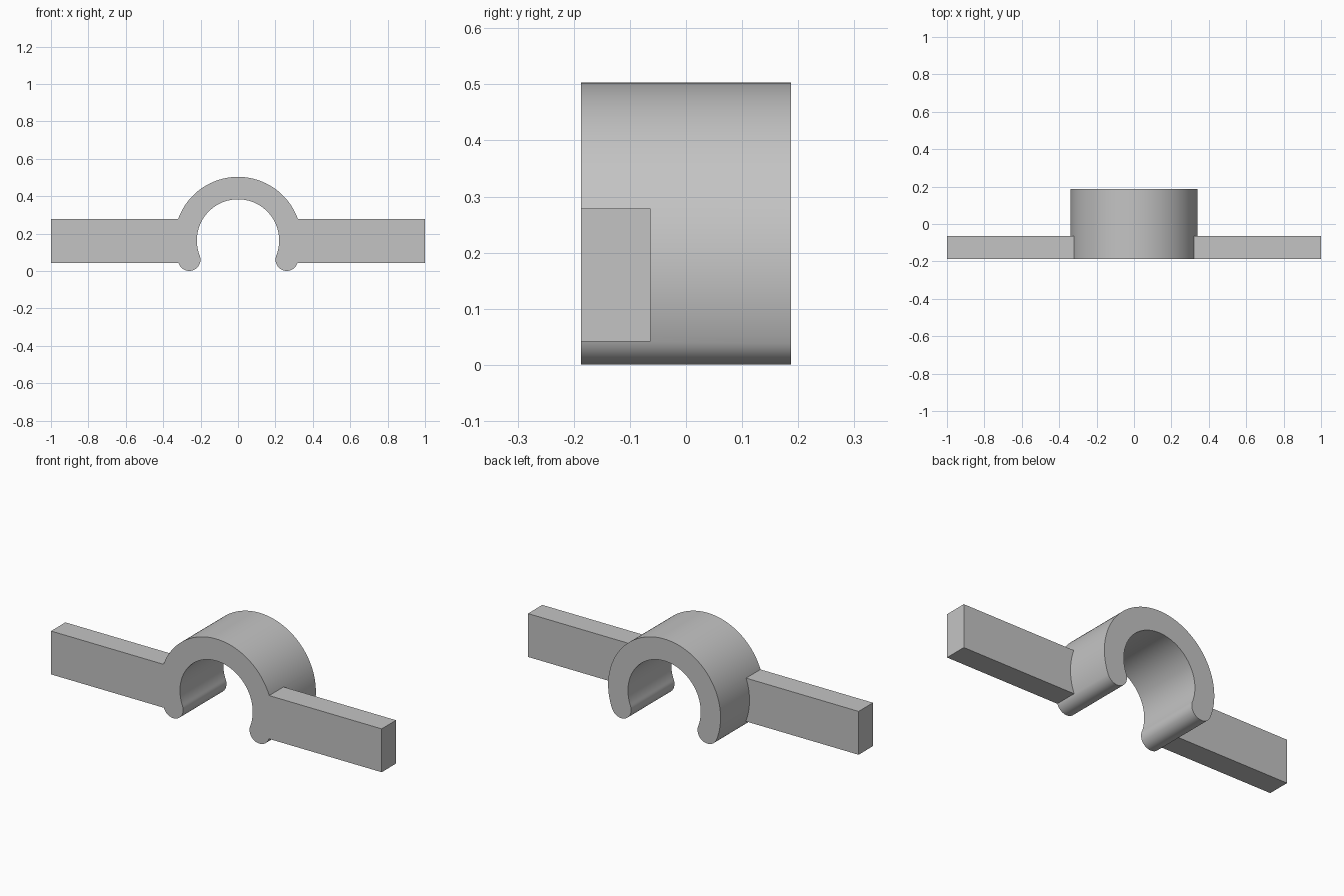
import bpy, bmesh
from math import cos, sin, pi, radians

cube = bpy.data.objects.get("Cube")
if cube:
    bpy.data.objects.remove(cube, do_unlink=True)

FRONT, BACK = -0.187, 0.187
CENTRE_Z, R_OUT, R_IN = 0.163, 0.34, 0.22
DROOP = radians(21.5)          # how far the ring wraps below its centre

grey = bpy.data.materials.new("plain grey")
grey.use_nodes = True
colour = (0.55, 0.55, 0.55, 1)
grey.diffuse_color = colour
grey.node_tree.nodes["Principled BSDF"].inputs["Base Color"].default_value = colour


def arc(cx, cz, r, start, end, steps):
    angles = [start + (end - start) * i / steps for i in range(steps + 1)]
    return [(cx + r * cos(a), cz + r * sin(a)) for a in angles]


def extrude_profile(name, points, y0, y1):
    """Solid prism from an x-z outline, running from y0 to y1."""
    bm = bmesh.new()
    face = bm.faces.new([bm.verts.new((x, y0, z)) for x, z in points])
    new = bmesh.ops.extrude_face_region(bm, geom=[face])["geom"]
    moved = [v for v in new if isinstance(v, bmesh.types.BMVert)]
    bmesh.ops.translate(bm, verts=moved, vec=(0, y1 - y0, 0))
    bmesh.ops.recalc_face_normals(bm, faces=bm.faces)
    mesh = bpy.data.meshes.new(name)
    bm.to_mesh(mesh)
    bm.free()
    mesh.materials.append(grey)
    obj = bpy.data.objects.new(name, mesh)
    bpy.context.collection.objects.link(obj)
    return obj


# Open ring with rounded lips
r_mid, r_lip = (R_OUT + R_IN) / 2, (R_OUT - R_IN) / 2
lip_x, lip_z = r_mid * cos(DROOP), CENTRE_Z - r_mid * sin(DROOP)
outline = arc(0, CENTRE_Z, R_OUT, -DROOP, pi + DROOP, 96)
outline += arc(-lip_x, lip_z, r_lip, pi + DROOP, 2 * pi + DROOP, 24)[1:]
outline += arc(0, CENTRE_Z, R_IN, pi + DROOP, -DROOP, 96)[1:]
outline += arc(lip_x, lip_z, r_lip, pi - DROOP, 2 * pi - DROOP, 24)[1:-1]
clip = extrude_profile("clip_ring", outline, FRONT, BACK)

# Flat mounting arms, flush with the front and fused to the ring
for side, name in ((1, "left_arm"), (-1, "right_arm")):
    x0, x1 = side * 0.29, side * 1.0
    arm = extrude_profile(name, [(x0, 0.042), (x1, 0.042), (x1, 0.279), (x0, 0.279)],
                          FRONT, -0.063)
    fuse = clip.modifiers.new("fuse_" + name, "BOOLEAN")
    fuse.operation = "UNION"
    fuse.solver = "EXACT"
    fuse.object = arm
    bpy.context.view_layer.objects.active = clip
    bpy.ops.object.modifier_apply(modifier=fuse.name)
    bpy.data.objects.remove(arm, do_unlink=True)

clip.name = "clip_with_arms"
bpy.ops.object.select_all(action="DESELECT")
clip.select_set(True)
bpy.context.view_layer.objects.active = clip
bpy.ops.object.shade_smooth_by_angle(angle=radians(30))
